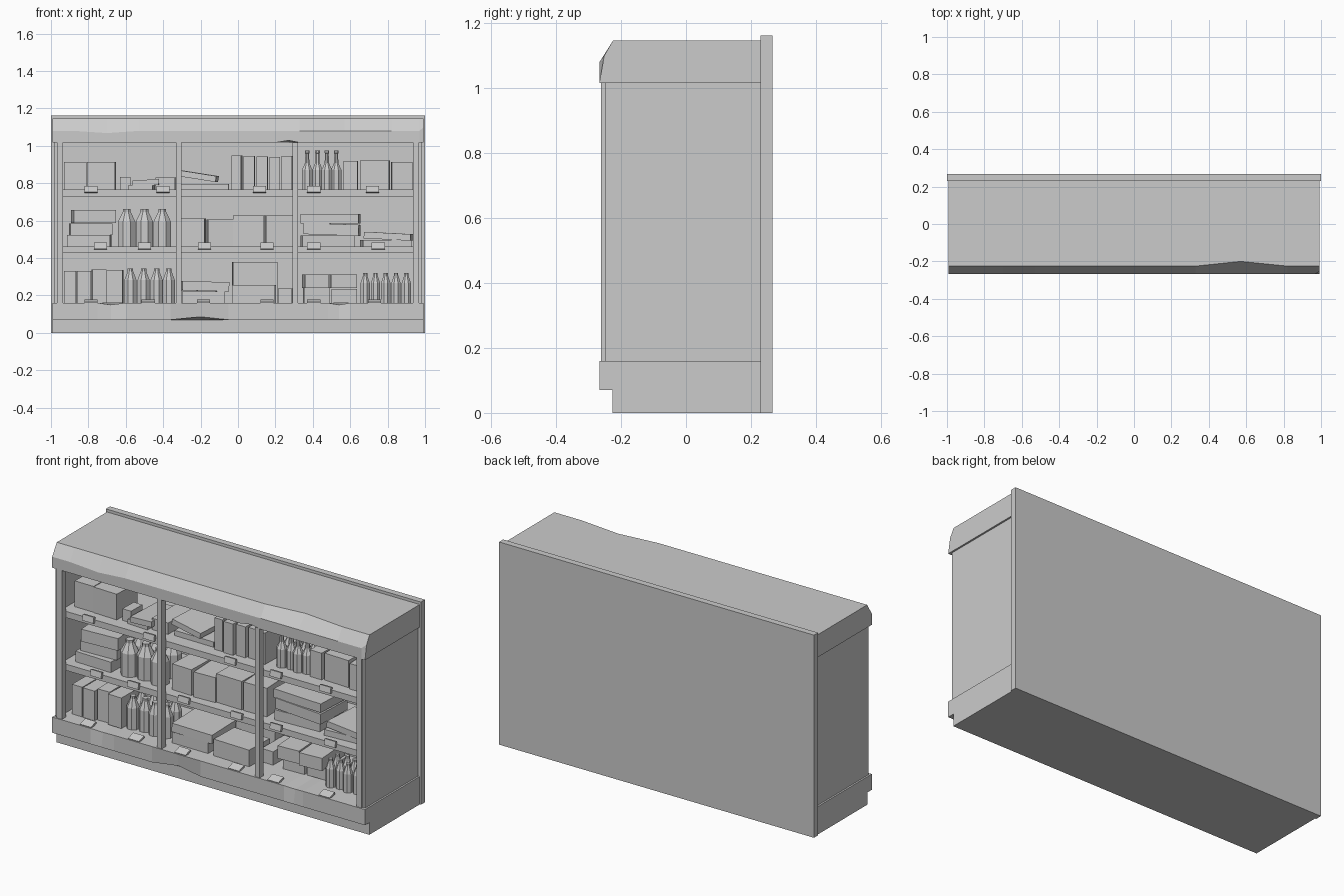
import bpy, bmesh, math, random
from mathutils import Matrix

random.seed(4)
cube = bpy.data.objects.get("Cube")
if cube:
    bpy.data.objects.remove(cube)

grey = bpy.data.materials.new("plain_grey")
grey.use_nodes = True
GREY = (0.6, 0.6, 0.6, 1)
grey.diffuse_color = GREY
grey.node_tree.nodes["Principled BSDF"].inputs["Base Color"].default_value = GREY


def finish(name, bm):
    bmesh.ops.recalc_face_normals(bm, faces=bm.faces)
    mesh = bpy.data.meshes.new(name)
    bm.to_mesh(mesh)
    bm.free()
    mesh.materials.append(grey)
    ob = bpy.data.objects.new(name, mesh)
    bpy.context.collection.objects.link(ob)
    return ob


def box(name, x, y, z, tilt=(0, 0, 0)):
    """Box from (min, max) pairs, turned about its centre."""
    bm = bmesh.new()
    bmesh.ops.create_cube(bm, size=1)
    bmesh.ops.scale(bm, vec=[p[1] - p[0] for p in (x, y, z)], verts=bm.verts)
    for angle, axis in zip(tilt, "XYZ"):
        bmesh.ops.rotate(bm, matrix=Matrix.Rotation(math.radians(angle), 3, axis), verts=bm.verts)
    bmesh.ops.translate(bm, vec=[sum(p) / 2 for p in (x, y, z)], verts=bm.verts)
    return finish(name, bm)


def loft(name, profile, stations):
    """Side profile swept along x; each station may dent one profile point."""
    bm = bmesh.new()
    rings = []
    for x, index, dy, dz in stations:
        ring = []
        for i, (y, z) in enumerate(profile):
            hit = i == index
            ring.append(bm.verts.new((x, y + dy * hit, z + dz * hit)))
        rings.append(ring)
    n = len(profile)
    for a, b in zip(rings, rings[1:]):
        for i in range(n):
            j = (i + 1) % n
            bm.faces.new((a[i], a[j], b[j], b[i]))
    bm.faces.new(rings[0])
    bm.faces.new(rings[-1])
    return finish(name, bm)


def bottle(name, x, y, z, r, h, shape, sides=8):
    """Faceted bottle from (radius, height) fractions."""
    bm = bmesh.new()
    rings = []
    for fr, fh in shape:
        ring = []
        for k in range(sides):
            a = math.tau * (k + 0.5) / sides
            ring.append(bm.verts.new((x + r * fr * math.cos(a), y + r * fr * math.sin(a), z + h * fh)))
        rings.append(ring)
    for a, b in zip(rings, rings[1:]):
        for k in range(sides):
            m = (k + 1) % sides
            bm.faces.new((a[k], a[m], b[m], b[k]))
    bm.faces.new(rings[0])
    bm.faces.new(rings[-1])
    return finish(name, bm)


# Cabinet shell
box("back_panel", (-1, 1), (0.23, 0.267), (0, 1.163))
loft("canopy", [(0.23, 1.017), (-0.267, 1.017), (-0.267, 1.08), (-0.225, 1.147), (0.23, 1.147)],
     [(-0.993, 0, 0, 0), (-0.88, 0, 0, 0), (-0.7, 2, 0, -0.012), (-0.53, 0, 0, 0),
      (0.2, 0, 0, 0), (0.27, 1, 0, 0.012), (0.33, 0, 0, 0), (0.57, 3, 0.025, 0),
      (0.82, 0, 0, 0), (0.97, 0, 0, 0), (0.993, 2, 0.015, 0.02)])
loft("base", [(0.23, 0), (-0.227, 0), (-0.227, 0.07), (-0.267, 0.07), (-0.267, 0.16), (0.23, 0.16)],
     [(-0.993, 0, 0, 0), (-0.75, 0, 0, 0), (-0.68, 4, 0.015, -0.01), (-0.6, 0, 0, 0),
      (-0.36, 0, 0, 0), (-0.2, 3, 0.015, 0.016), (-0.05, 0, 0, 0), (0.48, 0, 0, 0),
      (0.54, 4, 0.015, -0.01), (0.6, 0, 0, 0), (0.993, 0, 0, 0)])
for side, s in (("left", 1), ("right", -1)):
    box(side + "_wall", sorted((s * 0.965, s * 0.983)), (-0.25, 0.23), (0.16, 1.017))
    box(side + "_post", sorted((s * 0.935, s * 0.968)), (-0.262, -0.225), (0.16, 1.017))
for name, x in (("right_divider", -0.316), ("left_divider", 0.306)):
    box(name, (x - 0.015, x + 0.015), (-0.262, -0.225), (0.16, 1.017))

# Shelves and price tags
LOW, MID, TOP = 0.16, 0.463, 0.766
for name, z in (("middle_shelf", MID), ("top_shelf", TOP)):
    box(name, (-0.965, 0.965), (-0.225, 0.23), (z - 0.036, z))
tags = {LOW: (-0.785, -0.48, -0.185, 0.155, 0.405, 0.73),
        MID: (-0.735, -0.5, -0.18, 0.155, 0.405, 0.75),
        TOP: (-0.785, -0.4, 0.115, 0.405, 0.72)}
for z, xs in tags.items():
    for x in xs:
        if z == LOW:
            box("price_tag", (x - 0.035, x + 0.035), (-0.262, -0.212), (z, z + 0.012), (18, 0, 0))
        else:
            box("price_tag", (x - 0.035, x + 0.035), (-0.24, -0.225), (z - 0.016, z + 0.018), (-12, 0, 0))

# Upright packets: shelf, height, front, depth, x spans
packets = [
    (LOW, 0.175, -0.17, 0.15, [(-0.93, -0.865), (-0.86, -0.785), (-0.78, -0.705), (-0.70, -0.615)]),
    (LOW, 0.1, -0.17, 0.18, [(-0.03, 0.2)]),
    (LOW, 0.215, 0.02, 0.16, [(-0.03, 0.21)]),
    (LOW, 0.08, -0.1, 0.2, [(0.215, 0.29), (0.35, 0.485), (0.5, 0.635)]),
    (MID, 0.148, -0.17, 0.2, [(-0.3, -0.175), (-0.165, -0.03)]),
    (MID, 0.163, -0.17, 0.2, [(-0.025, 0.14), (0.145, 0.29)]),
    (TOP, 0.148, -0.16, 0.18, [(-0.93, -0.81), (-0.805, -0.655)]),
    (TOP, 0.178, -0.16, 0.16, [(-0.03, 0.02), (0.03, 0.09), (0.1, 0.16), (0.17, 0.225), (0.235, 0.29)]),
    (TOP, 0.15, -0.15, 0.16, [(0.565, 0.64), (0.655, 0.81), (0.82, 0.93)]),
    (TOP, 0.07, -0.15, 0.1, [(-0.63, -0.575)]),
]
for z, h, front, depth, spans in packets:
    for x in spans:
        f = front + random.uniform(-0.012, 0.012)
        box("packet", x, (f, f + depth), (z, z + h + random.uniform(-0.006, 0.006)),
            (0, 0, random.uniform(-3, 3)))

# Stacked flat cartons: x span, shelf, lift, thickness, tilt about y
flats = [
    ((-0.3, -0.07), LOW, 0, 0.062, 0), ((-0.3, -0.05), LOW, 0.064, 0.05, 1.5),
    ((0.35, 0.48), LOW, 0.08, 0.073, 0), ((0.49, 0.63), LOW, 0.08, 0.073, 0),
    ((-0.91, -0.68), MID, 0, 0.06, 0), ((-0.9, -0.675), MID, 0.061, 0.062, 0),
    ((-0.885, -0.66), MID, 0.125, 0.07, 0),
    ((0.34, 0.62), MID, 0, 0.058, 0), ((0.355, 0.65), MID, 0.06, 0.06, 2),
    ((0.34, 0.65), MID, 0.122, 0.05, 0),
    ((0.66, 0.92), MID, 0, 0.034, 0), ((0.68, 0.93), MID, 0.036, 0.035, 3),
    ((-0.56, -0.42), TOP, 0.02, 0.032, -4), ((-0.44, -0.335), TOP, 0, 0.065, 0),
    ((-0.58, -0.45), TOP, 0, 0.025, 0),
    ((-0.3, -0.05), TOP, 0, 0.03, 0), ((-0.3, -0.11), TOP, 0.055, 0.032, 9),
]
for x, z, lift, thick, tilt in flats:
    f = -0.16 + random.uniform(-0.015, 0.015)
    box("flat_carton", x, (f, f + 0.23), (z + lift, z + lift + thick), (0, tilt, random.uniform(-4, 4)))

# Bottles in two rows
carton = [(1, 0), (1, 0.66), (0.45, 0.92), (0.45, 1)]
beer = [(1, 0), (1, 0.5), (0.42, 0.68), (0.35, 0.92), (0.45, 0.93), (0.45, 1)]
groups = [
    ("jug", (-0.575, -0.505, -0.435, -0.37), LOW, 0.035, 0.185, carton),
    ("flask", (0.68, 0.735, 0.79, 0.845, 0.9), LOW, 0.027, 0.16, carton),
    ("milk_bottle", (-0.595, -0.5, -0.405), MID, 0.05, 0.2, carton),
    ("glass_bottle", (0.37, 0.425, 0.475, 0.525), TOP, 0.03, 0.21, beer),
]
for name, xs, z, r, h, shape in groups:
    for i, x in enumerate(xs):
        for row in range(2):
            y = -0.13 + row * 2.3 * r + 0.012 * (i % 2)
            bottle(name, x, y, z, r, h, shape)
